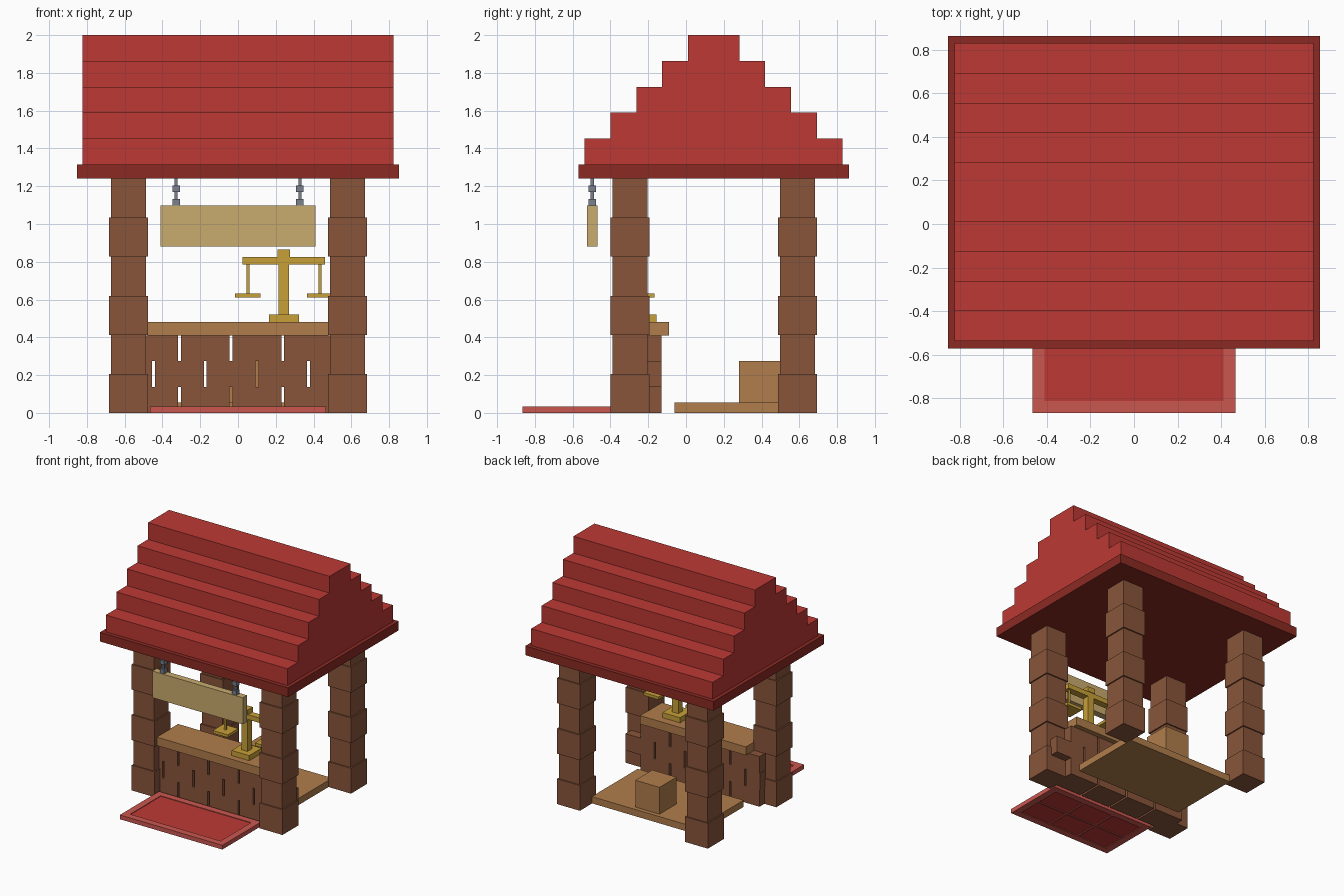
import bpy, bmesh

if "Cube" in bpy.data.objects:
    bpy.data.objects.remove(bpy.data.objects["Cube"])


def mat(name, hex_code):
    def lin(c):
        c /= 255
        return c / 12.92 if c <= 0.04045 else ((c + 0.055) / 1.055) ** 2.4
    m = bpy.data.materials.new(name)
    m.diffuse_color = [lin(int(hex_code[i:i + 2], 16)) for i in (0, 2, 4)] + [1]
    m.use_nodes = True
    m.node_tree.nodes["Principled BSDF"].inputs["Base Color"].default_value = m.diffuse_color
    return m


RED = mat("roof red", "BC3934")
DARK_RED = mat("eave dark red", "8C2A23")
LIGHT_RED = mat("mat border red", "CB5750")
BROWN = mat("brown timber", "89553A")
PLANK = mat("light plank", "B07D4B")
TAN = mat("sign tan", "C9AB6E")
GOLD = mat("brass", "C8A038")
STEEL = mat("steel", "7A808C")


def boxes(name, material, parts):
    """One object from boxes given as (x0, x1, y0, y1, z0, z1)."""
    bm = bmesh.new()
    for x0, x1, y0, y1, z0, z1 in parts:
        for v in bmesh.ops.create_cube(bm, size=1)["verts"]:
            v.co = (x0 if v.co.x < 0 else x1,
                    y0 if v.co.y < 0 else y1,
                    z0 if v.co.z < 0 else z1)
    me = bpy.data.meshes.new(name)
    bm.to_mesh(me)
    bm.free()
    me.materials.append(material)
    ob = bpy.data.objects.new(name, me)
    bpy.context.collection.objects.link(ob)
    return ob


def column(cx, cy, half, z0, z1):
    return (cx - half, cx + half, cy - half, cy + half, z0, z1)


# Stepped roof as one extruded stair profile, on a flat eave slab
boxes("eave", DARK_RED, [(-0.853, 0.853, -0.57, 0.863, 1.24, 1.315)])
right_side, left_side = [], []
for i in range(5):
    half = 0.683 - 0.1367 * i
    for z in (1.315 + 0.137 * i, 1.315 + 0.137 * (i + 1)):
        right_side.append((0.1465 + half, z))
        left_side.append((0.1465 - half, z))
outline = right_side + left_side[::-1]
bm = bmesh.new()
face = bm.faces.new([bm.verts.new((-0.823, y, z)) for y, z in outline])
ext = bmesh.ops.extrude_face_region(bm, geom=[face])["geom"]
for v in ext:
    if isinstance(v, bmesh.types.BMVert):
        v.co.x = 0.823
bmesh.ops.recalc_face_normals(bm, faces=bm.faces)
me = bpy.data.meshes.new("roof")
bm.to_mesh(me)
bm.free()
me.materials.append(RED)
bpy.context.collection.objects.link(bpy.data.objects.new("roof", me))

# Four posts of alternating wide and narrow blocks
STEP = 1.24 / 6
for side, x in (("left", -0.58), ("right", 0.58)):
    for end, y in (("front", -0.297), ("back", 0.59)):
        boxes(f"{end}_{side}_post", BROWN,
              [column(x, y, 0.093 if i % 2 else 0.1035, i * STEP, (i + 1) * STEP)
               for i in range(6)])

# Counter wall: three staggered brick rows with open slots between bricks
bricks = []
for row in range(3):
    start = -0.447 if row % 2 == 0 else -0.5835
    for i in range(5):
        cx = start + 0.2735 * i
        if cx > 0.52:
            continue
        z = row * 0.137
        bricks.append((max(cx - 0.129, -0.58), cx + 0.129, -0.33, -0.13, z, z + 0.137))
boxes("counter_wall", BROWN, bricks)
boxes("counter_top", PLANK, [(-0.48, 0.48, -0.37, -0.09, 0.411, 0.48)])

# Floor and crate behind the counter
boxes("floor", PLANK, [(-0.48, 0.48, -0.06, 0.535, 0, 0.055)])
boxes("crate", PLANK, [(-0.11, 0.11, 0.28, 0.5, 0.055, 0.275)])

# Door mat: raised border, inner panel, ribs underneath
X, Y0, Y1, B = 0.465, -0.866, -0.36, 0.055
boxes("mat_border", LIGHT_RED, [
    (-X, X, Y0, Y0 + B, 0, 0.035), (-X, X, Y1 - B, Y1, 0, 0.035),
    (-X, -X + B, Y0 + B, Y1 - B, 0, 0.035), (X - B, X, Y0 + B, Y1 - B, 0, 0.035)])
boxes("mat_panel", RED, [(-X + B, X - B, Y0 + B, Y1 - B, 0.006, 0.03)])
mid = (Y0 + Y1) / 2
boxes("mat_ribs", LIGHT_RED, [(-X + B, X - B, mid - 0.007, mid + 0.007, 0, 0.006)]
      + [(x - 0.007, x + 0.007, Y0 + B, Y1 - B, 0, 0.006) for x in (-0.137, 0.137)])

# Hanging sign and its two chains
boxes("sign_board", TAN, [(-0.41, 0.41, -0.523, -0.469, 0.88, 1.098)])
for side, x in (("left", -0.328), ("right", 0.328)):
    boxes(f"{side}_chain", STEEL, [
        column(x, -0.496, 0.02, 1.098, 1.132), column(x, -0.496, 0.009, 1.132, 1.17),
        column(x, -0.496, 0.02, 1.17, 1.203), column(x, -0.496, 0.009, 1.203, 1.24)])

# Balance scale on the counter
SX, SY = 0.243, -0.236
boxes("scale_stand", GOLD, [
    column(SX, SY, 0.08, 0.48, 0.522), column(SX, SY, 0.028, 0.522, 0.785),
    column(SX, SY, 0.033, 0.825, 0.865)])
boxes("scale_beam", GOLD, [(SX - 0.218, SX + 0.218, SY - 0.028, SY + 0.028, 0.785, 0.825)])
for side, x in (("left", SX - 0.191), ("right", SX + 0.191)):
    boxes(f"{side}_scale_pan", GOLD, [
        column(x, SY, 0.068, 0.61, 0.633), column(x, SY, 0.008, 0.633, 0.785)])
